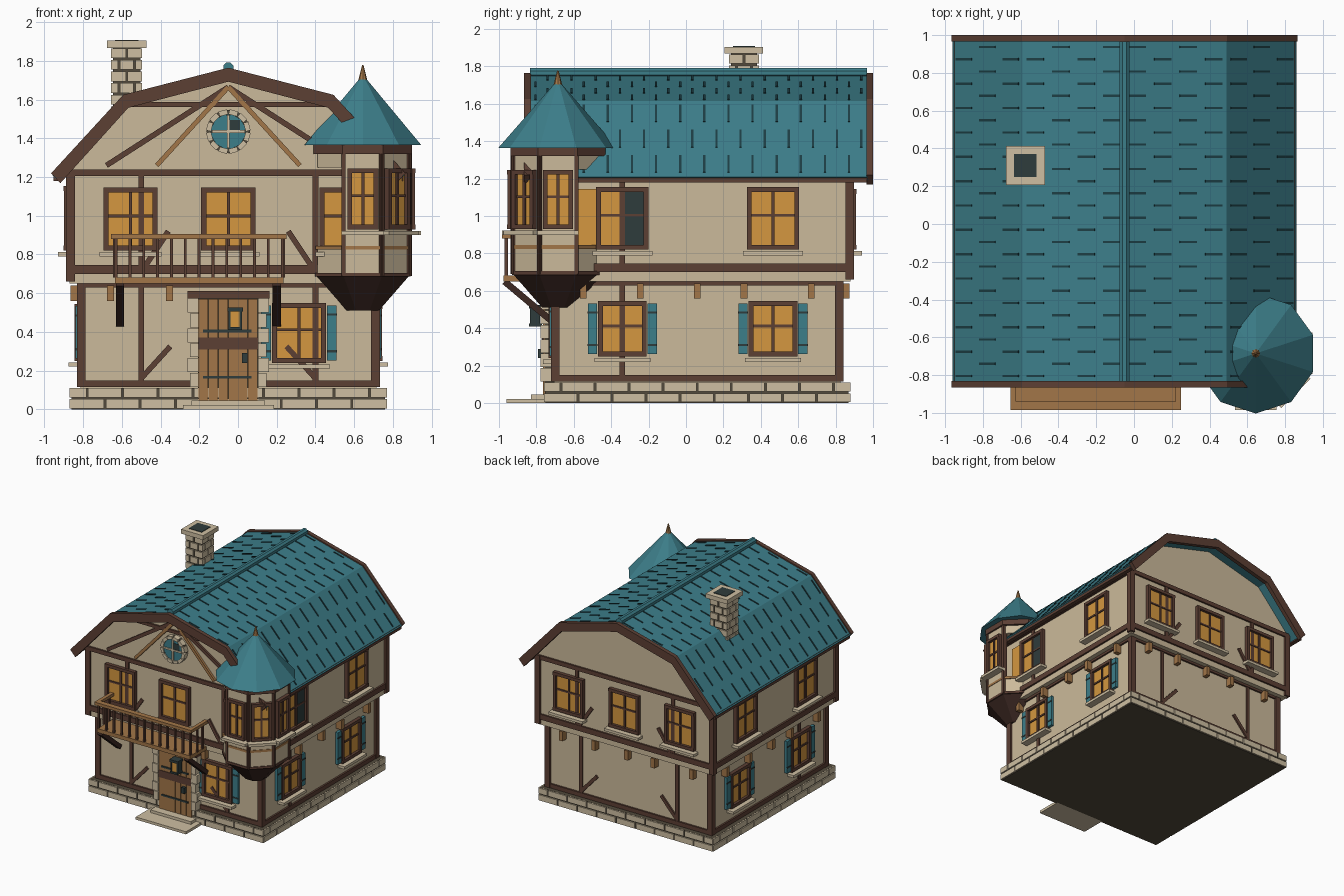
import bpy, bmesh, math
from mathutils import Matrix, Vector

if "Cube" in bpy.data.objects:
    bpy.data.objects.remove(bpy.data.objects["Cube"])

COL = {
    "plaster": (.60, .49, .325), "stone": (.62, .52, .36), "mortar": (.085, .068, .045),
    "timber": (.107, .05, .034), "deep_brown": (.045, .021, .016), "tan_wood": (.36, .18, .065),
    "amber_glass": (.66, .31, .05), "teal": (.046, .21, .255), "dark_slate": (.028, .045, .045),
    "dark_teal": (.012, .048, .058)}
MATS = {}
for n, c in COL.items():
    MATS[n] = bpy.data.materials.new(n)
    MATS[n].diffuse_color = (*c, 1)
NAMES = list(COL)
parts = {}
T = Matrix.Translation
HOUSE = T((-.05, .06, 0))          # house centre


def side(deg, base=HOUSE):
    """Wall frame: local x runs along the wall, local -y points outwards."""
    return base @ Matrix.Rotation(math.radians(deg), 4, 'Z')


def get(name):
    return parts.setdefault(name, bmesh.new())


def paint(verts, mat):
    for f in {f for v in verts for f in v.link_faces}:
        f.material_index = NAMES.index(mat)


def box(name, M, c, s, mat, ry=0):
    m = M @ T(c) @ Matrix.Rotation(ry, 4, 'Y') @ Matrix.Diagonal((*s, 1))
    paint(bmesh.ops.create_cube(get(name), size=1, matrix=m)["verts"], mat)


def slab(name, M, u0, u1, d0, d1, z0, z1, mat):
    box(name, M, ((u0+u1)/2, -(d0+d1)/2, (z0+z1)/2), (u1-u0, d1-d0, z1-z0), mat)


def beam(name, M, a, b, d, w, t, mat):
    """Straight beam lying on a wall from (u, z) a to b."""
    du, dz = b[0]-a[0], b[1]-a[1]
    box(name, M, ((a[0]+b[0])/2, -d, (a[1]+b[1])/2), (math.hypot(du, dz), t, w), mat, -math.atan2(dz, du))


def cone(name, M, z0, z1, r0, r1, n, mat, turn=0):
    m = M @ T((0, 0, (z0+z1)/2)) @ Matrix.Rotation(turn, 4, 'Z')
    paint(bmesh.ops.create_cone(get(name), cap_ends=True, segments=n, radius1=r0, radius2=r1,
                                depth=z1-z0, matrix=m)["verts"], mat)


def prism(name, pts, d0, d1, mat):
    """Extrude an (x, z) profile along y, relative to the house centre."""
    b = get(name)
    rings = [[b.verts.new(HOUSE @ Vector((x, y, z))) for x, z in pts] for y in (d0, d1)]
    b.faces.new(rings[0])
    b.faces.new(rings[1][::-1])
    for i in range(len(pts)):
        j = (i+1) % len(pts)
        b.faces.new((rings[0][j], rings[0][i], rings[1][i], rings[1][j]))
    paint(rings[0]+rings[1], mat)


def stones(name, M, u0, u1, d, z0, z1, rows, n):
    """Staggered stone blocks on a darker core."""
    h, w, g = (z1-z0)/rows, (u1-u0)/n, .005
    for r in range(rows):
        cuts = [u0] + [u0+w*(k+(.5 if r % 2 else 1)) for k in range(n-(0 if r % 2 else 1))] + [u1]
        for a, b in zip(cuts, cuts[1:]):
            slab(name, M, a+g, b-g, d-.012, d, z0+r*h+g, z0+(r+1)*h-g, "stone")


def window(name, M, u, d, z0, z1, w, shutters=False, sill=.02, f=.026):
    h = w/2
    slab(name, M, u-h+.01, u+h-.01, d-.02, d+.008, z0+.01, z1-.01, "amber_glass")
    for s in (-1, 1):
        box(name, M, (u+s*(h-f/2), -d-.01, (z0+z1)/2), (f, .04, z1-z0), "timber")
        if shutters:
            box(name, M, (u+s*(h+.03), -d-.012, (z0+z1)/2), (.05, .024, z1-z0-.025), "teal")
            for z in (z0+.06, z1-.06):
                box(name, M, (u+s*(h+.03), -d-.022, z), (.052, .01, .012), "dark_slate")
    for z in (z0+f/2, z1-f/2):
        box(name, M, (u, -d-.01, z), (w, .042, f), "timber")
    box(name, M, (u, -d-.006, (z0+z1)/2), (.016, .024, z1-z0), "timber")
    box(name, M, (u, -d-.005, z0+(z1-z0)*.55), (w, .022, .014), "timber")
    slab(name, M, u-h-sill, u+h+sill, d-.01, d+.06, z0-.03, z0-.008, "stone")


# Stone base and plastered storeys
H, L = .82, .765
slab("base", HOUSE, -.81, .81, -.81, .81, 0, .11, "mortar")
slab("ground_floor_walls", HOUSE, -L, L, -L, L, .1, .67, "plaster")
slab("upper_floor_walls", HOUSE, -H, H, -H, H, .65, 1.22, "plaster")
prism("gable_walls", [(-H, 1.2), (H, 1.2), (H, 1.25), (.52, 1.57), (0, 1.705), (-.52, 1.57), (-H, 1.25)],
      -H, H, "plaster")

# Timber frame, repeated on all four sides
for deg in (0, 90, 180, 270):
    M = side(deg)
    stones("base", M, -.82, .82, .82, .0, .114, 2, 9)
    for z0, z1, d in ((.115, .15, L), (.63, .665, L), (.70, .745, H), (1.205, 1.24, H)):
        slab("timber_frame", M, -d-.012, d+.012, d-.02, d+.015, z0, z1, "timber")
    slab("timber_frame", M, -L-.018, -L+.028, L-.028, L+.018, .115, .66, "timber")
    slab("timber_frame", M, -H-.018, -H+.028, H-.028, H+.018, .66, 1.24, "timber")
    gable = deg in (0, 180)
    for u in (-.45, .45) if gable else ((-.4,) if deg == 90 else (.4,)):
        for z0, z1, d in ((.12, .65, L), (.72, 1.22, H)):
            slab("timber_frame", M, u-.015, u+.015, d-.02, d+.012, z0, z1, "timber")
    for s in (-1, 1) if gable else ():
        beam("timber_frame", M, (s*.45, .16), (s*.3, .325), L, .028, .026, "timber")
        beam("timber_frame", M, (s*.45, .71), (s*.31, .92), H, .028, .026, "timber")
    for u in (-.61, -.305, 0, .25, .61):
        if not (deg == 0 and u == 0):
            slab("jetty_brackets", M, u-.018, u+.018, L-.01, L+.05, .56, .64, "tan_wood")

# Windows
F, R, B, W = (side(a) for a in (0, 90, 180, 270))
for u in (-.505, 0, .61):
    window("front_windows", F, u, H, .82, 1.145, .28)
window("front_windows", F, .365, L, .24, .55, .28, True)
for u in (-.52, 0, .52):
    window("back_windows", B, u, H, .82, 1.145, .28)
for M, name, s in ((R, "right_windows", 1), (W, "left_windows", -1)):
    for u in (-.40, .405):
        window(name, M, s*u, H, .82, 1.155, .28)
        window(name, M, s*u, L, .25, .545, .26, True)
slab("right_windows", R, -.39, -.285, H, H+.012, .83, 1.145, "dark_slate")
slab("right_windows", R, -.66, -.54, H, H+.009, .83, 1.145, "amber_glass")

# Gambrel roof with verge boards
OUT = [(-.91, 1.21), (-.54, 1.615), (0, 1.755), (.54, 1.615), (.91, 1.21)]
INN = [(.877, 1.18), (.522, 1.57), (0, 1.705), (-.522, 1.57), (-.877, 1.18)]
prism("roof", OUT+INN, -.895, .91, "teal")
for y0, y1 in ((-.925, -.89), (.905, .94)):
    prism("verge_boards", [(x*1.006, z+.01) for x, z in OUT] + [(x*.99, z-.012) for x, z in INN], y0, y1, "timber")
for s in (-1, 1):
    box("eave_boards", HOUSE, (s*.885, .007, 1.2), (.035, 1.8, .04), "timber")
    # dark gaps between shingles
    for p, q, n in ((OUT[0], OUT[1], 3), (OUT[1], OUT[2], 4)):
        ang = math.atan2(q[1]-p[1], q[0]-p[0])
        ln = math.dist(p, q)/n
        for k in range(n):
            t = (k+.5)/n
            x, z = p[0]+(q[0]-p[0])*t, p[1]+(q[1]-p[1])*t
            for j in range(14):
                y = -.865+.129*j+(.0645 if k % 2 else 0)
                if y < .9:
                    box("shingle_gaps", HOUSE, (-s*x, y, z), (ln*.68, .012, .01), "dark_teal", s*ang)
ridge = HOUSE @ T((0, .007, 1.766)) @ Matrix.Rotation(math.pi/2, 4, 'X')
cone("ridge_cap", ridge, -.9, .9, .028, .028, 8, "teal", math.pi/8)

# Front gable timbers and round window
for s in (-1, 1):
    beam("gable_timbers", F, (s*.63, 1.26), (0, 1.665), H+.004, .028, .03, "timber")
    beam("gable_timbers", F, (s*.37, 1.26), (0, 1.665), H+.006, .024, .03, "tan_wood")
beam("gable_timbers", F, (-.55, 1.575), (.55, 1.575), H, .026, .03, "timber")
rw = F @ T((0, -H, 1.435)) @ Matrix.Rotation(math.pi/2, 4, 'X')
cone("round_window", rw, -.01, .024, .112, .112, 24, "mortar")
cone("round_window", rw, -.01, .036, .088, .088, 24, "teal")
for k in range(12):
    a = math.pi*(k+.5)/6
    box("round_window", F, (.1*math.cos(a), -H-.02, 1.435+.1*math.sin(a)), (.046, .05, .026), "stone", math.pi/2-a)
slab("round_window", F, .005, .06, H+.034, H+.039, 1.44, 1.495, "dark_slate")
box("round_window", F, (0, -H-.035, 1.435), (.014, .02, .17), "stone")
box("round_window", F, (0, -H-.035, 1.435), (.17, .02, .014), "stone")

# Chimney
CH = T((-.575, .31, 0))
slab("chimney", CH, -.07, .07, -.07, .07, 1.45, 1.88, "mortar")
for a in range(4):
    stones("chimney", side(90*a, CH), -.08, .08, .08, 1.45, 1.87, 7, 2)
slab("chimney", CH, -.103, .103, -.103, .103, 1.868, 1.905, "stone")
slab("chimney", CH, -.06, .06, -.06, .06, 1.9, 1.909, "dark_slate")

# Door, stone surround, lantern and steps
slab("door", F, -.157, .157, .74, .815, .04, .575, "mortar")
for k in range(6):
    slab("door", F, -.153+k*.051, -.104+k*.051, .8, .825, .04, .57, "tan_wood")
for z in (.165, .405):
    slab("door", F, -.13, .12, .82, .832, z-.007, z+.007, "dark_slate")
slab("door", F, -.155, .155, .82, .83, .31, .37, "timber")
box("door", F, (.085, -.835, .265), (.03, .03, .05), "dark_slate")
for s in (-1, 1):
    for k in range(6):
        w = .21 if k % 2 else .198
        a, b = sorted((s*.153, s*w))
        slab("door_surround", F, a, b, .74, .838, .115+k*.077, .187+k*.077, "stone")
slab("door_surround", F, -.212, .212, .74, .85, .573, .61, "timber")
slab("lantern", F, .01, .06, .84, .89, .42, .51, "amber_glass")
for z0, z1, w in ((.41, .425, .035), (.505, .525, .04)):
    slab("lantern", F, .035-w, .035+w, .83, .9, z0, z1, "dark_slate")
slab("lantern", F, .0, .012, .84, .893, .42, .51, "dark_slate")
slab("lantern", F, .058, .07, .84, .893, .42, .51, "dark_slate")
slab("steps", F, -.235, .235, .8, 1.02, 0, .022, "stone")
slab("steps", F, -.19, .19, .8, .89, .02, .045, "stone")

# Balcony
slab("balcony", F, -.585, .285, .8, 1.035, .65, .682, "tan_wood")
slab("balcony", F, -.605, .3, 1.0, 1.045, .88, .905, "tan_wood")
for k in range(13):
    u = -.58+k*.0715
    slab("balcony", F, u-.007, u+.007, 1.012, 1.03, .68, .885, "timber")
for u in (-.59, .285):
    slab("balcony", F, u-.015, u+.015, .8, 1.03, .88, .905, "tan_wood")
    for d in (.87, .94):
        slab("balcony", F, u-.007, u+.007, d-.007, d+.007, .68, .885, "timber")
for u in (-.56, .25):
    beam("balcony_braces", R @ T((0, -u, 0)), (-1.03, .65), (-.78, .44), 0, .035, .042, "deep_brown")

# Corner turret
TC, a8, e8 = T((.645, -.685, 0)), .24, math.pi/8
k8 = 1/math.cos(e8)
cone("turret_corbel", TC, .51, .69, .09, a8*k8, 8, "deep_brown", e8)
cone("turret_walls", TC, .69, .84, (a8-.005)*k8, (a8-.005)*k8, 8, "plaster", e8)
cone("turret_walls", TC, 1.25, 1.335, (a8-.005)*k8, (a8-.005)*k8, 8, "plaster", e8)
cone("turret_trim", TC, .825, .845, (a8+.004)*k8, (a8+.004)*k8, 8, "tan_wood", e8)
cone("turret_trim", TC, 1.32, 1.366, .275, .275, 8, "timber", e8)
cone("turret_trim", TC, .685, .705, (a8+.006)*k8, (a8+.006)*k8, 8, "timber", e8)
for deg in (0, 45, 90):
    M = side(deg, TC)
    slab("turret_walls", M, -.097, .097, a8-.03, a8, .69, 1.33, "plaster")
    window("turret_windows", M, 0, a8, .93, 1.245, .16, False, .03, .024)
    for u in (-.1, .1):
        slab("turret_trim", M, u-.01, u+.01, a8-.03, a8+.008, .69, 1.33, "timber")
cone("turret_roof", TC, 1.365, 1.72, .318, .008, 10, "teal")
cone("turret_finial", TC, 1.69, 1.778, .026, .004, 8, "tan_wood")

# Turn every part into an object carrying only the colours it uses
for name, b in parts.items():
    bmesh.ops.recalc_face_normals(b, faces=b.faces[:])
    used = sorted({f.material_index for f in b.faces})
    for f in b.faces:
        f.material_index = used.index(f.material_index)
    me = bpy.data.meshes.new(name)
    b.to_mesh(me)
    b.free()
    for i in used:
        me.materials.append(MATS[NAMES[i]])
    bpy.context.collection.objects.link(bpy.data.objects.new(name, me))

for m in bpy.data.materials:
    if m.users and not m.is_grease_pencil:
        m.use_nodes = True
        m.node_tree.nodes["Principled BSDF"].inputs["Base Color"].default_value = m.diffuse_color
